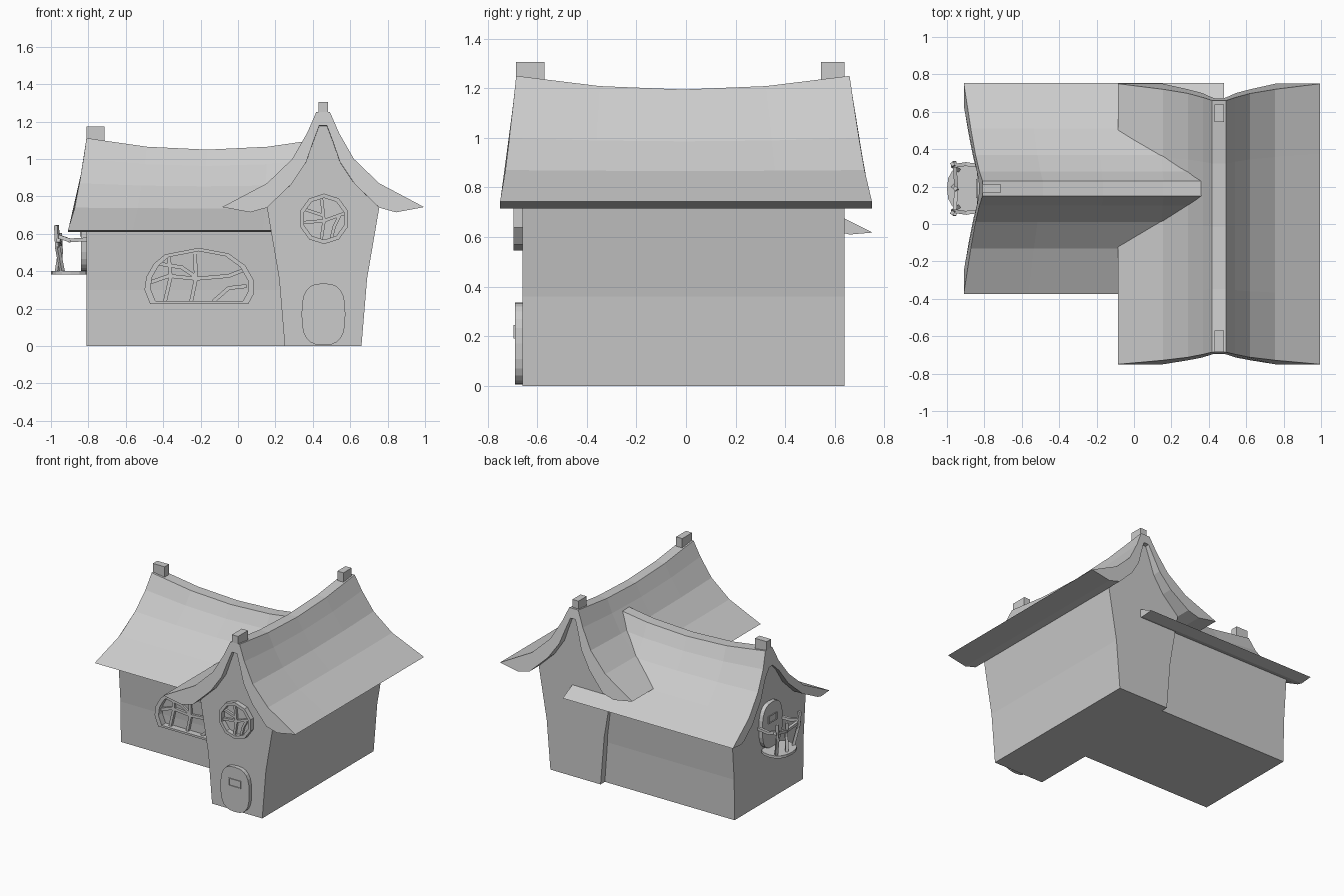
import bpy, bmesh, math
from mathutils import Vector, Matrix

if "Cube" in bpy.data.objects:
    bpy.data.objects.remove(bpy.data.objects["Cube"])

CX, CY = 0.455, 0.19          # ridge lines of the main house and the side wing


def across_x(u, z, d): return (CX + u, d, z)     # section in x, runs along y
def across_y(u, z, d): return (d, CY + u, z)     # section in y, runs along x
def front(x, z, d): return (x, d, z)
def flat(x, y, d): return (x, y, d)


def finish(name, bm):
    bmesh.ops.recalc_face_normals(bm, faces=bm.faces)
    me = bpy.data.meshes.new(name)
    bm.to_mesh(me)
    bm.free()
    ob = bpy.data.objects.new(name, me)
    bpy.context.collection.objects.link(ob)
    return ob


def loft(name, rings, capped=True):
    bm = bmesh.new()
    vs = [[bm.verts.new(p) for p in r] for r in rings]
    n = len(rings[0])
    pairs = list(zip(vs, vs[1:])) if capped else list(zip(vs, vs[1:] + vs[:1]))
    for a, b in pairs:
        for i in range(n):
            j = (i + 1) % n
            bm.faces.new((a[i], a[j], b[j], b[i]))
    if capped:
        bm.faces.new(vs[0])
        bm.faces.new(vs[-1])
    return finish(name, bm)


def prism(name, pts, d0, d1, place):
    return loft(name, [[place(a, b, d) for a, b in pts] for d in (d0, d1)])


def frame(name, pts, scale, center, d0, d1, place):
    inner = [(center[0] + (a - center[0]) * scale, center[1] + (b - center[1]) * scale) for a, b in pts]
    return loft(name, [[place(a, b, d) for a, b in p] for p, d in
                       ((pts, d0), (pts, d1), (inner, d1), (inner, d0))], capped=False)


def box(name, lo, hi):
    return prism(name, [(lo[0], lo[1]), (hi[0], lo[1]), (hi[0], hi[1]), (lo[0], hi[1])], lo[2], hi[2], flat)


def sticks(name, paths, w):
    bm = bmesh.new()
    for path in paths:
        for a, b in zip(path, path[1:]):
            a, b = Vector(a), Vector(b)
            d = b - a
            m = Matrix.Translation((a + b) / 2) @ d.to_track_quat('Z', 'Y').to_matrix().to_4x4()
            bmesh.ops.create_cube(bm, size=1, matrix=m @ Matrix.Diagonal((w, w, d.length + w * 0.5, 1)))
    return finish(name, bm)


def mirrored(half):
    return [(-p[0], *p[1:]) for p in half] + list(reversed(half))


def roof(name, top, under, sag, ends, place):
    # section points: (half width, z); ends(k) gives the run at height share k
    z0, z1 = top[0][1], top[-1][1]
    pts = mirrored(top) + [(-u, z) for u, z in reversed(mirrored(under))][::1]
    pts = mirrored(top) + list(reversed(mirrored(under)))
    rings = []
    for i in range(5):
        t = i / 4
        ring = []
        for u, z in pts:
            k = min(max((z - z0) / (z1 - z0), 0), 1)
            a, b = ends(k)
            ring.append(place(u, z - sag * k * k * (1 - (2 * t - 1) ** 2), a + (b - a) * t))
        rings.append(ring)
    return loft(name, rings)


# main house: flared walls and sweeping roof
under = [(0.30, 0.74), (0.17, 0.865), (0.09, 0.985), (0.05, 1.10), (0.02, 1.18)]
prism("main_walls", mirrored([(0.205, 0), (0.235, 0.36)] + under), -0.66, 0.64, across_x)
roof("main_roof", [(0.54, 0.743), (0.30, 0.87), (0.165, 1.0), (0.085, 1.14), (0.037, 1.25)],
     [(0.39, 0.715)] + under, 0.055,
     lambda k: (-0.75 + 0.065 * k ** 0.8, 0.75 - 0.09 * k ** 0.8), across_x)

# side wing
under = [(0.43, 0.62), (0.29, 0.69), (0.16, 0.81), (0.08, 0.93), (0.02, 0.99)]
prism("wing_walls", mirrored([(0.40, 0), (0.405, 0.30)] + under), -0.81, 0.40, across_y)
roof("wing_roof", [(0.563, 0.618), (0.32, 0.74), (0.18, 0.87), (0.09, 1.0), (0.04, 1.112)],
     [(0.47, 0.61)] + under, 0.062,
     lambda k: (-0.91 + 0.10 * k ** 0.7, 0.48), across_y)

# ridge end blocks
box("ridge_block_front", (0.43, -0.685, 1.18), (0.48, -0.57, 1.305))
box("ridge_block_back", (0.43, 0.545, 1.18), (0.48, 0.64, 1.305))
box("ridge_block_wing", (-0.81, 0.165, 1.04), (-0.715, 0.215, 1.175))


# doors: rounded slab, rim and small hatch
def oval(cx, cz, rx, rz, n=24, e=0.72):
    c = lambda v: math.copysign(abs(v) ** e, v)
    return [(cx + rx * c(math.cos(2 * math.pi * i / n)), cz + rz * c(math.sin(2 * math.pi * i / n)))
            for i in range(n)]


def door(name, cu, cz, wall, out, place):
    prism(name, oval(cu, cz, 0.117, 0.165), wall - out * 0.02, wall + out * 0.03, place)
    hatch = [(cu - 0.05, cz + 0.02), (cu + 0.05, cz + 0.02), (cu + 0.05, cz + 0.075), (cu - 0.05, cz + 0.075)]
    frame(name + "_hatch", hatch, 0.85, (cu, cz + 0.047), wall + out * 0.02, wall + out * 0.036, place)


door("front_door", 0.457, 0.17, -0.66, -1, front)
door("balcony_door", 0, 0.565, -0.81, -1, across_y)

# round gable window
c = (0.46, 0.68)
ring = [(c[0] + 0.135 * math.cos(math.pi * (i + 0.5) / 5), c[1] + 0.135 * math.sin(math.pi * (i + 0.5) / 5))
        for i in range(10)]
frame("round_window_frame", ring, 0.83, c, -0.65, -0.695, front)
Y = -0.672
sticks("round_window_bars", [
    [(0.445, Y, 0.80), (0.46, Y, 0.67), (0.445, Y, 0.57)],
    [(0.35, Y, 0.66), (0.46, Y, 0.67), (0.57, Y, 0.71)],
    [(0.36, Y, 0.73), (0.45, Y, 0.70)],
    [(0.54, Y, 0.69), (0.515, Y, 0.64), (0.50, Y, 0.58)]], 0.017)

# wide arched window on the wing
arch = [(-0.47, 0.225), (-0.50, 0.30), (-0.49, 0.37), (-0.45, 0.44), (-0.39, 0.49), (-0.21, 0.525),
        (-0.05, 0.495), (0.04, 0.43), (0.085, 0.35), (0.085, 0.28), (0.055, 0.225)]
frame("wide_window_frame", arch, 0.89, (-0.21, 0.36), -0.20, -0.26, front)
Y = -0.228
sticks("wide_window_bars", [
    [(-0.23, Y, 0.50), (-0.225, Y, 0.36), (-0.25, Y, 0.24)],
    [(-0.47, Y, 0.34), (-0.37, Y, 0.375), (-0.225, Y, 0.36), (-0.05, Y, 0.375), (0.04, Y, 0.41)],
    [(-0.37, Y, 0.48), (-0.36, Y, 0.37), (-0.39, Y, 0.24)],
    [(-0.42, Y, 0.44), (-0.30, Y, 0.42), (-0.225, Y, 0.37)],
    [(0.04, Y, 0.32), (-0.05, Y, 0.31), (-0.13, Y, 0.24)]], 0.02)

# balcony floor and crooked railing
prism("balcony_floor", oval(-0.895, CY, 0.105, 0.125, 16, 0.85), 0.383, 0.402, flat)
rails = []
for s in (-1, 1):
    y = CY + s * 0.12
    rails += [[(-0.94, y - s * 0.02, 0.40), (-0.965, y, 0.53), (-0.97, y + s * 0.01, 0.64)],
              [(-0.97, y, 0.59), (-0.90, y + s * 0.01, 0.565), (-0.81, y, 0.57)]]
rails += [[(-0.96, 0.05, 0.565), (-0.95, 0.19, 0.545), (-0.96, 0.33, 0.58)],
          [(-0.965, 0.20, 0.40), (-0.95, 0.185, 0.50), (-0.955, 0.19, 0.60)]]
sticks("balcony_railing", rails, 0.02)
